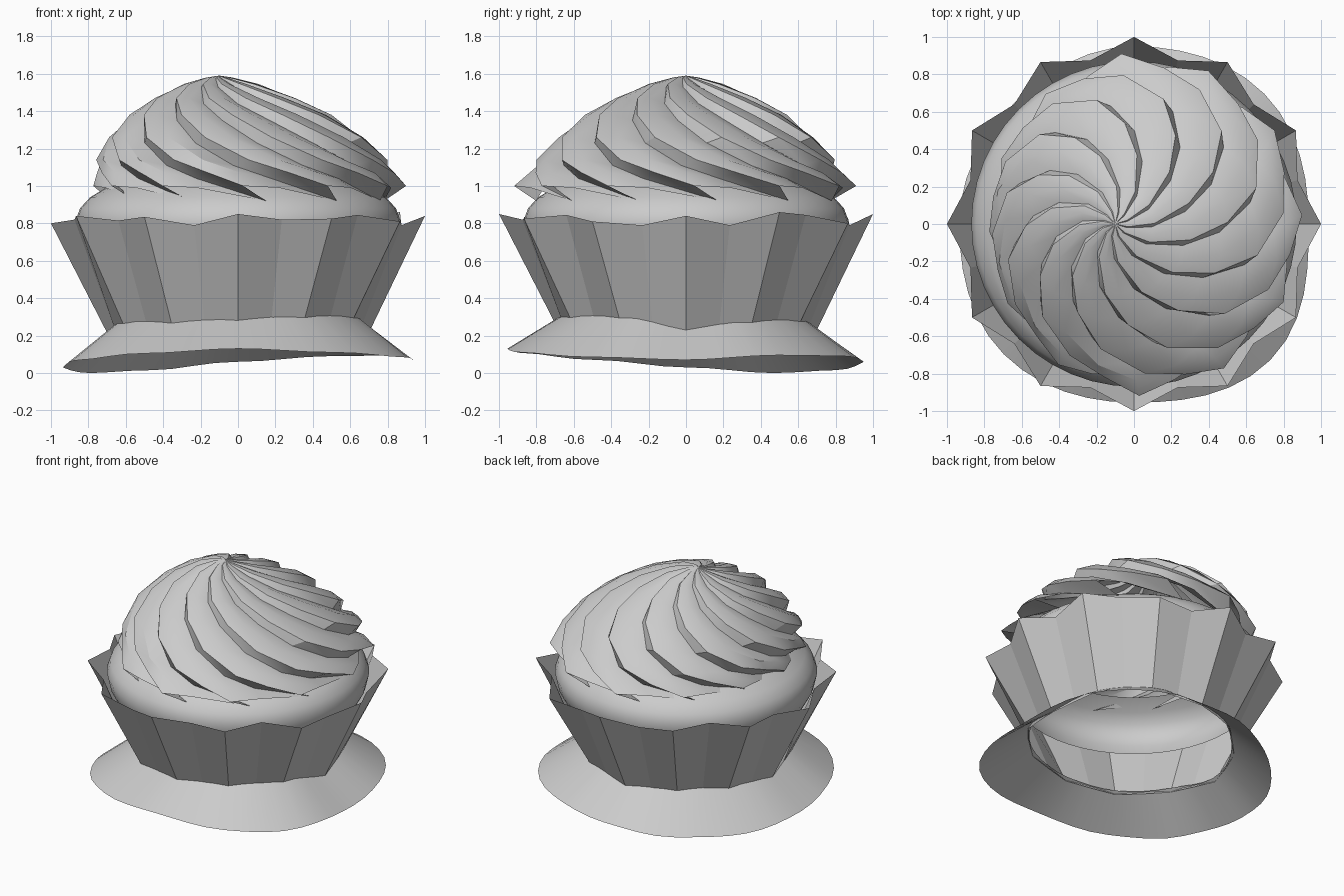
import bpy
from math import cos, sin, radians, pi

if "Cube" in bpy.data.objects:
    bpy.data.objects.remove(bpy.data.objects["Cube"], do_unlink=True)

material = bpy.data.materials.new("plain_grey")
material.use_nodes = True
grey = (0.6, 0.6, 0.6, 1.0)
material.diffuse_color = grey
material.node_tree.nodes["Principled BSDF"].inputs["Base Color"].default_value = grey


def polar(radius, degrees, height, shift=0.0):
    angle = radians(degrees)
    return (radius * cos(angle) + shift, radius * sin(angle), height)


def loft(name, rings, smooth_angle=None, apex=None):
    """Skin a stack of closed rings, listed from bottom to top."""
    count = len(rings[0])
    points = [point for ring in rings for point in ring]
    faces = []
    for level in range(len(rings) - 1):
        low, high = level * count, (level + 1) * count
        for i in range(count):
            j = (i + 1) % count
            faces.append((low + i, low + j, high + j, high + i))
    if apex:
        points.append(apex)
        top = (len(rings) - 1) * count
        for i in range(count):
            faces.append((top + i, top + (i + 1) % count, len(points) - 1))
    mesh = bpy.data.meshes.new(name)
    mesh.from_pydata(points, [], faces)
    mesh.materials.append(material)
    part = bpy.data.objects.new(name, mesh)
    bpy.context.collection.objects.link(part)
    if smooth_angle:
        bpy.ops.object.select_all(action="DESELECT")
        part.select_set(True)
        bpy.context.view_layer.objects.active = part
        bpy.ops.object.shade_smooth_by_angle(angle=radians(smooth_angle))
    return part


def around(values, degrees):
    """Smoothly sample evenly spaced values around a circle."""
    count = len(values)
    place = (degrees % 360) / 360 * count
    first = int(place)
    blend = (1 - cos(pi * (place - first))) / 2
    return values[first % count] * (1 - blend) + values[(first + 1) % count] * blend


# Wavy skirt: heights every 30 degrees and radii every 45 degrees from the left side
hem_heights = [.07, .095, .09, .06, .015, 0, .03, .07, .105, .13, .11, .085]
neck_heights = [.245, .285, .29, .25, .26, .25, .235, .28, .28, .295, .31, .31]
hem_radii = [.935, .985, .95, .91, .935, .985, .955, 1.03]
neck_radii = [.685, .685, .68, .645, .68, .69, .685, .695]

# Flared skirt below the wrapper
turns = [i * 7.5 for i in range(48)]
hem = [polar(around(hem_radii, a), a, around(hem_heights, a)) for a in turns]
neck = [polar(around(neck_radii, a), a, around(neck_heights, a)) for a in turns]
loft("base_skirt", [hem, neck], 50)

# Pleated paper wrapper with an uneven rim
rim_heights = [.84, .79, .86, .845, .80, .79, .85, .79, .83, .84, .82, .81,
               .80, .82, .84, .815, .835, .79, .85, .82, .825, .845, .81, .79]
foot, rim = [], []
for i, height in enumerate(rim_heights):
    a = i * 15
    ridge = i % 2 == 0
    foot.append(polar(around(neck_radii, a) + (.02 if ridge else 0), a,
                      around(neck_heights, a) - .02))
    rim.append(polar(1 if ridge else .905, a, height))
loft("pleated_wrapper", [foot, rim])

# Bulging cake band, open at both ends
profile = [(.80, .63), (.85, .72), (.87, .81), (.845, .88), (.79, .94), (.69, 1.0)]
loft("cake", [[polar(r, a, z) for a in turns] for r, z in profile], 60)

# Swirled frosting: every strand has a groove, a sharp crest and a rounded back,
# each given as angle offset, radius scale and height drop
strand = ((-6, .925, .03), (0, 1, 0), (12, .985, 0))
strand_end = ((9, .89, .08), (0, 1, 0), (13, .94, .01))
# Radius, height, twist, sideways shift and inward tuck on one side, per ring
swirl = [(.92, 1.0, 0, -.02, .18), (.85, 1.07, -14, 0, .1), (.8, 1.14, -29, 0, .05),
         (.69, 1.26, -47, -.01, 0), (.54, 1.38, -62, -.04, 0), (.38, 1.47, -76, -.07, 0),
         (.2, 1.545, -92, -.09, 0), (.07, 1.58, -105, -.1, 0)]
rings = []
for level, (radius, height, twist, shift, tuck) in enumerate(swirl):
    fade = min(1, radius / .35)
    ring = []
    for k in range(12):
        for offset, scale, drop in (strand if level else strand_end):
            a = k * 30 + 3 + offset + twist
            inward = 1 - tuck * max(0, -cos(radians(a)))
            ring.append(polar(radius * scale * inward, a, height - drop * fade, shift))
    rings.append(ring)
loft("swirled_frosting", rings, 32, (-.1, 0, 1.59))
